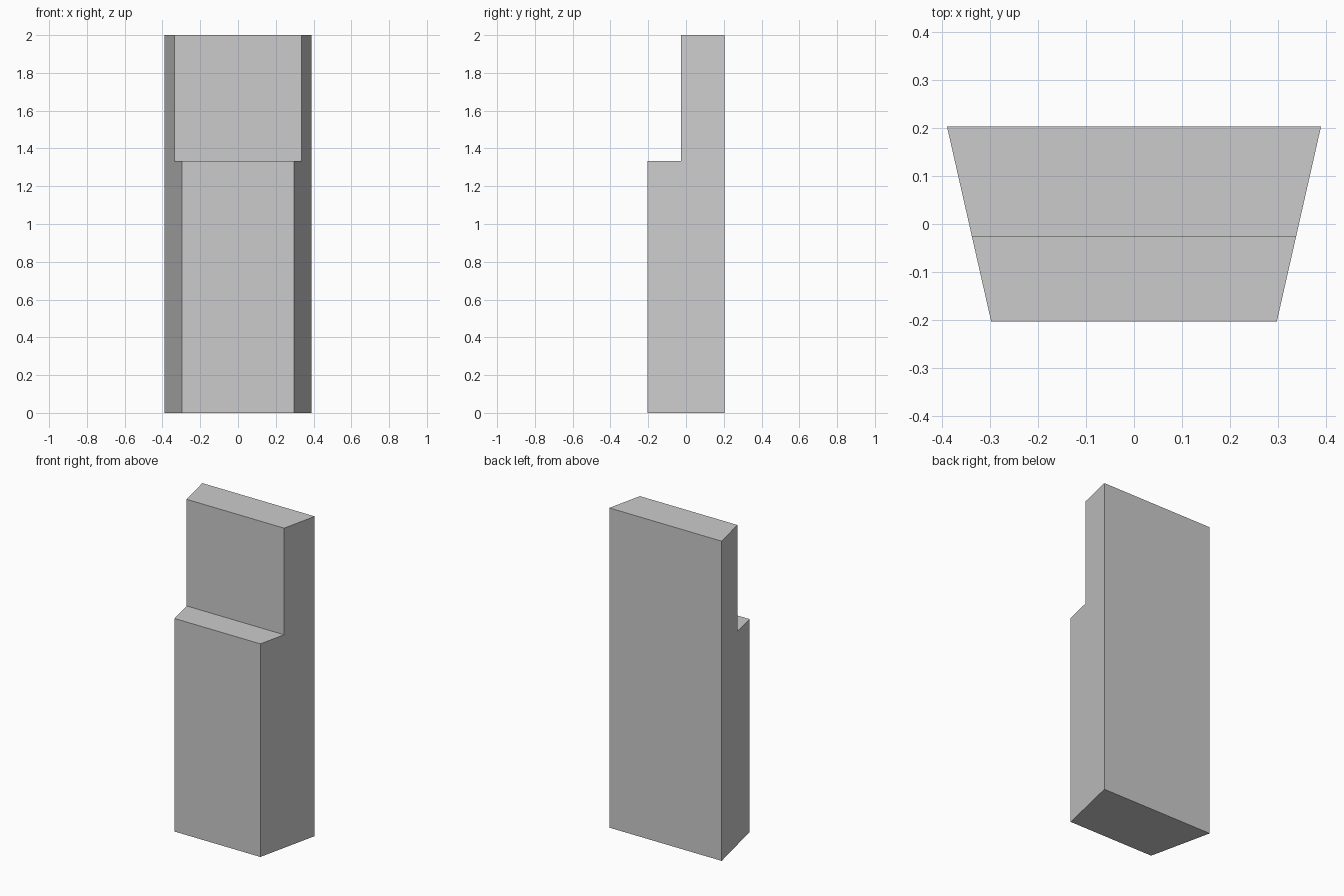
import bpy, bmesh

if "Cube" in bpy.data.objects:
    bpy.data.objects.remove(bpy.data.objects["Cube"])

FRONT, BACK, STEP = -0.203, 0.203, -0.026
HEIGHT, LEDGE = 2.0, 1.333
FRONT_HALF, BACK_HALF = 0.297, 0.389


def half_width(y):
    """Half width at depth y: the block narrows toward the front."""
    t = (y - FRONT) / (BACK - FRONT)
    return FRONT_HALF + t * (BACK_HALF - FRONT_HALF)


# Stepped side profile (y, z)
profile = [(FRONT, 0), (BACK, 0), (BACK, HEIGHT),
           (STEP, HEIGHT), (STEP, LEDGE), (FRONT, LEDGE)]

# Tapered block: the profile on both sides, bridged all the way round
bm = bmesh.new()
left, right = [[bm.verts.new((s * half_width(y), y, z)) for y, z in profile]
               for s in (-1, 1)]
bm.faces.new(left)
bm.faces.new(right)
n = len(profile)
for i in range(n):
    j = (i + 1) % n
    bm.faces.new((left[i], left[j], right[j], right[i]))
bmesh.ops.recalc_face_normals(bm, faces=bm.faces)

mesh = bpy.data.meshes.new("stepped_block")
bm.to_mesh(mesh)
bm.free()
bpy.context.collection.objects.link(bpy.data.objects.new("stepped_block", mesh))
